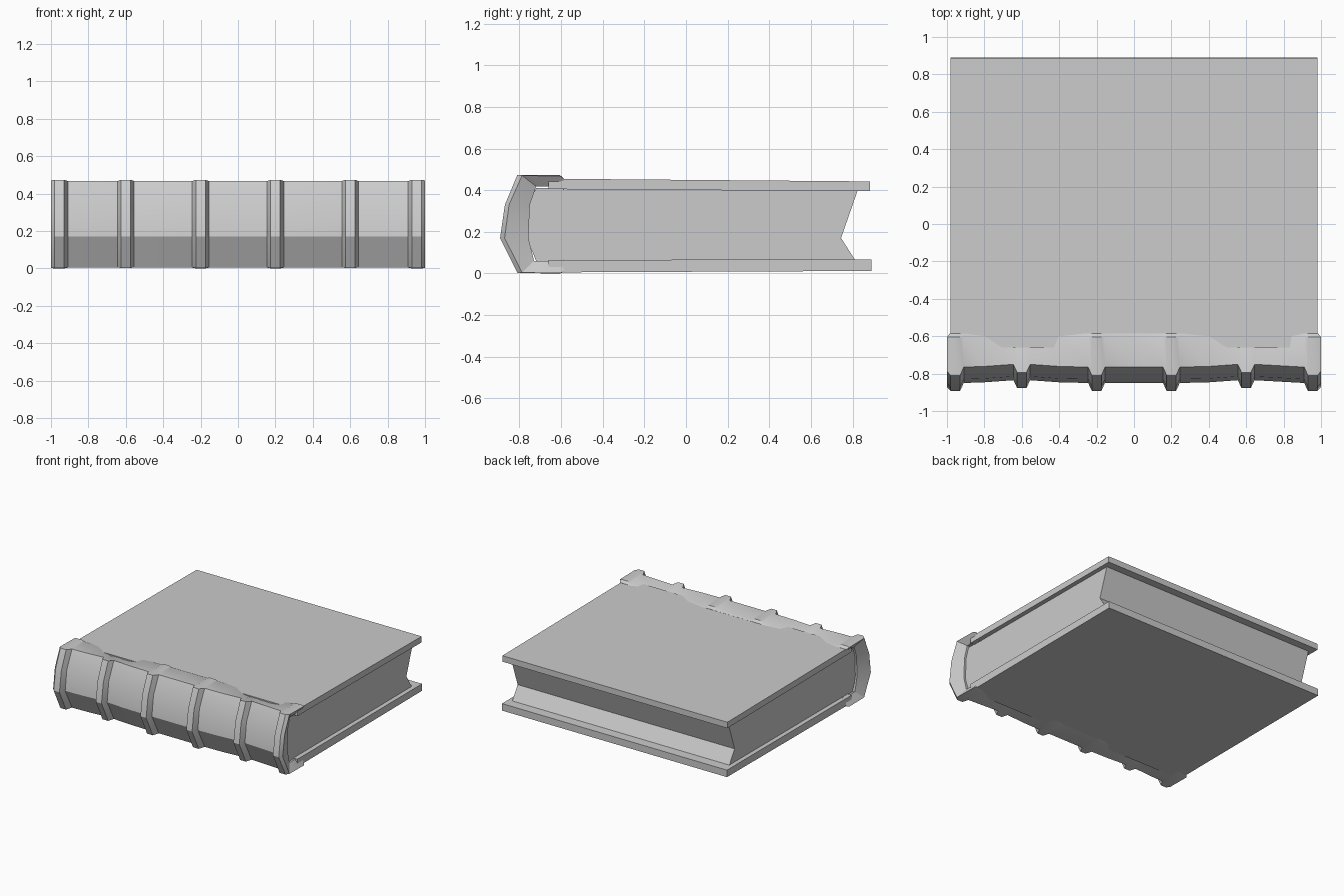
import bpy, bmesh, math

cube = bpy.data.objects.get("Cube")
if cube:
    bpy.data.objects.remove(cube, do_unlink=True)

grey = bpy.data.materials.new("plain_grey")
grey.use_nodes = True
colour = (0.6, 0.6, 0.6, 1)
grey.diffuse_color = colour
grey.node_tree.nodes["Principled BSDF"].inputs["Base Color"].default_value = colour


def loft(name, rings, smooth=False, shell=False):
    """Join closed rings of points into one solid."""
    bm = bmesh.new()
    loops = [[bm.verts.new(p) for p in ring] for ring in rings]
    n = len(loops[0])
    for a, b in zip(loops, loops[1:]):
        for i in range(n):
            j = (i + 1) % n
            bm.faces.new((a[i], a[j], b[j], b[i]))
    for loop in (loops[0], loops[-1]):
        if shell:  # rim quads between the outer and inner line
            for i in range(n // 2 - 1):
                bm.faces.new((loop[i], loop[i + 1], loop[n - 2 - i], loop[n - 1 - i]))
        else:
            bm.faces.new(loop)
    bmesh.ops.recalc_face_normals(bm, faces=bm.faces)
    mesh = bpy.data.meshes.new(name)
    bm.to_mesh(mesh)
    bm.free()
    mesh.materials.append(grey)
    obj = bpy.data.objects.new(name, mesh)
    bpy.context.collection.objects.link(obj)
    if smooth:
        bpy.ops.object.select_all(action="DESELECT")
        obj.select_set(True)
        bpy.context.view_layer.objects.active = obj
        bpy.ops.object.shade_smooth_by_angle(angle=math.radians(30))
    return obj


def extrude(name, profile, half_width):
    return loft(name, [[(x, y, z) for y, z in profile] for x in (-half_width, half_width)])


# Boards
extrude("bottom_board", [(-0.66, 0.005), (0.89, 0.012), (0.89, 0.067), (-0.66, 0.065)], 0.98)
extrude("top_board", [(-0.66, 0.405), (0.885, 0.395), (0.885, 0.442), (-0.66, 0.455)], 0.98)

# Page block with a hollow fore edge
extrude("pages", [(-0.72, 0.06), (0.815, 0.06), (0.745, 0.17), (0.825, 0.4),
                  (-0.72, 0.41), (-0.76, 0.33), (-0.765, 0.17)], 0.945)

# Spine cross-sections as (y, z), from the top edge round to the bottom edge
PLAIN = [(-0.585, 0.455), (-0.605, 0.463), (-0.765, 0.467), (-0.83, 0.33),
         (-0.85, 0.17), (-0.765, 0.006), (-0.605, 0.004), (-0.585, 0.008)]
RAISED = [(-0.585, 0.455), (-0.605, 0.472), (-0.81, 0.474), (-0.87, 0.33),
          (-0.893, 0.17), (-0.81, 0.002), (-0.605, 0), (-0.585, 0.008)]
INNER = [(-0.585, 0.4), (-0.605, 0.415), (-0.72, 0.418), (-0.75, 0.33),
         (-0.757, 0.17), (-0.73, 0.06), (-0.605, 0.06), (-0.585, 0.067)]


def spine_ring(x, raise_by, end=False):
    # The bands nearest the ends are pinched in and dented along the board edge
    pinch = max(0, 1 - abs(abs(x) - 0.6) / 0.25)
    ring = []
    for i, ((y0, z0), (y1, z1)) in enumerate(zip(PLAIN, RAISED)):
        y = y0 + (y1 - y0) * raise_by + 0.018 * pinch
        z = z0 + (z1 - z0) * raise_by
        if i in (0, 1, 6, 7):
            z += math.copysign(0.04 * pinch, 0.23 - z)
        px = x * 0.985 if end and i in (0, 7) else x
        ring.append((px, y, z))
    inner_x = x * 0.96 if end else x * 0.95
    return ring + [(inner_x, y, z) for y, z in reversed(INNER)]


# Raised bands, and rolled rims at both ends
stations = [(-1, 0.5), (-0.98, 1), (-0.93, 1), (-0.91, 0)]
for centre in (-0.6, -0.2, 0.2, 0.6):
    stations += [(centre + d, r) for d, r in ((-0.2, 0), (-0.045, 0), (-0.025, 1),
                                              (0.025, 1), (0.045, 0))]
stations += [(-x, r) for x, r in reversed(stations[:4])]
loft("spine", [spine_ring(x, r, abs(x) == 1) for x, r in stations], True, True)
